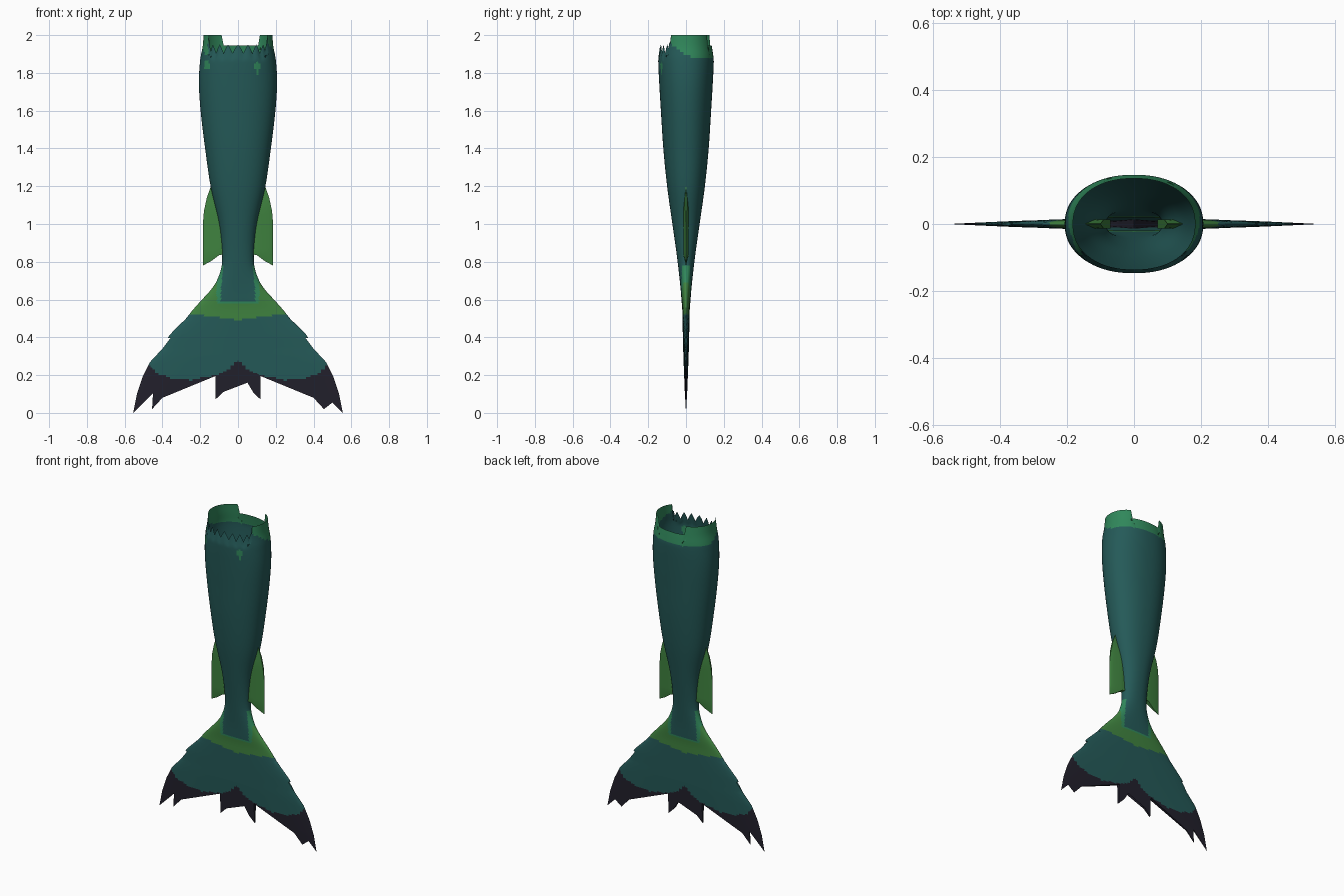
import bpy, bmesh, math

if "Cube" in bpy.data.objects:
    bpy.data.objects.remove(bpy.data.objects["Cube"])


def material(name, rgb):
    m = bpy.data.materials.new(name)
    m.diffuse_color = (*rgb, 1)
    m.use_nodes = True
    m.node_tree.nodes["Principled BSDF"].inputs["Base Color"].default_value = m.diffuse_color
    return m


MATS = [material("deep teal", (0.018, 0.102, 0.098)),
        material("sea green", (0.030, 0.245, 0.105)),
        material("leaf green", (0.050, 0.225, 0.050)),
        material("dark violet", (0.016, 0.0145, 0.025))]
TEAL, GREEN, LEAF, DARK = range(4)
P = 2.2  # roundness of the cross-section

# z, half width, half depth of the tail
PROFILE = [(0.50, 0.275, 0.019), (0.55, 0.235, 0.020), (0.60, 0.19, 0.024),
           (0.65, 0.145, 0.028), (0.70, 0.112, 0.033), (0.78, 0.086, 0.042),
           (0.86, 0.085, 0.052), (1.0, 0.10, 0.072), (1.2, 0.145, 0.10),
           (1.4, 0.174, 0.12), (1.6, 0.198, 0.133), (1.75, 0.207, 0.142),
           (1.87, 0.20, 0.147), (1.94, 0.187, 0.142), (2.0, 0.182, 0.136)]

# right half of the fluke, from the upper outer edge round to the middle notch
FLUKE = [(0.275, 0.5), (0.315, 0.46), (0.36, 0.415), (0.372, 0.397), (0.357, 0.397),
         (0.40, 0.34), (0.465, 0.27), (0.505, 0.19), (0.535, 0.10), (0.555, 0.0),
         (0.50, 0.055), (0.45, 0.105), (0.455, 0.02), (0.40, 0.08), (0.12, 0.195),
         (0.12, 0.07), (0.08, 0.11), (0.05, 0.16), (0.0, 0.28)]
FLUKE_WIDTH = [(z, x) for x, z in reversed(FLUKE[:10]) if x != 0.357]
FLUKE_DEPTH = [(0, 0.001), (0.1, 0.006), (0.3, 0.014), (0.5, 0.019)]
DARK_EDGE = [(0, 0.28), (0.06, 0.225), (0.12, 0.20), (0.25, 0.175),
             (0.34, 0.18), (0.42, 0.205), (0.47, 0.25), (0.56, 0.25)]
FIN = [(0.10, 1.21), (0.143, 1.20), (0.165, 1.14), (0.18, 1.07), (0.186, 1.0),
       (0.186, 0.78), (0.14, 0.805), (0.10, 0.835), (0.07, 0.84)]


def lerp(table, t):
    for (a, u), (b, v) in zip(table, table[1:]):
        if t <= b:
            return u + (v - u) * max(0, t - a) / (b - a)
    return table[-1][1]


def smooth_profile(z, k):
    """Smooth curve through column k of the profile."""
    n = len(PROFILE)
    i = max(j for j in range(n - 1) if PROFILE[j][0] <= z + 1e-9)

    def slope(j):
        a, b = PROFILE[max(j - 1, 0)], PROFILE[min(j + 1, n - 1)]
        return (b[k] - a[k]) / (b[0] - a[0])
    a, b = PROFILE[i], PROFILE[i + 1]
    h = b[0] - a[0]
    t = (z - a[0]) / h
    return ((2*t**3 - 3*t**2 + 1) * a[k] + (t**3 - 2*t*t + t) * h * slope(i)
            + (3*t*t - 2*t**3) * b[k] + (t**3 - t*t) * h * slope(i + 1))


def tail_colour(c):
    x, y, z = abs(c.x), c.y, c.z
    if z < 0.78:
        if z < lerp(DARK_EDGE, x):
            return DARK
        if z > 0.59 and x < 0.09 - 0.1 * max(0, z - 0.65):
            return TEAL
        if z > 0.575 and x < 0.112 or z > 0.69:
            return GREEN
        return LEAF if z > 0.492 + 0.13 * x else TEAL
    # collar band, deepest at the back
    if z > 1.88 + max(0, 0.03 - y) * 0.62:
        return GREEN
    # small spots on the front
    for sx, sz, rx, rz in ((0.10, 1.83, 0.018, 0.028), (-0.165, 1.845, 0.016, 0.02),
                           (-0.168, 1.92, 0.014, 0.025)):
        if y < 0 and ((c.x - sx) / rx) ** 2 + ((z - sz) / rz) ** 2 < 1:
            return GREEN
    return TEAL


def finish(bm, name, rule):
    bmesh.ops.recalc_face_normals(bm, faces=bm.faces[:])
    for f in bm.faces:
        f.material_index = rule(f.calc_center_median())
    mesh = bpy.data.meshes.new(name)
    bm.to_mesh(mesh)
    bm.free()
    for m in MATS:
        mesh.materials.append(m)
    ob = bpy.data.objects.new(name, mesh)
    bpy.context.collection.objects.link(ob)
    bpy.ops.object.select_all(action='DESELECT')
    ob.select_set(True)
    bpy.context.view_layer.objects.active = ob
    bpy.ops.object.shade_smooth_by_angle(angle=math.radians(40))
    return ob


def rim_height(i, x, s):
    """Torn upper rim: high sides, low back, toothed front."""
    if s > 0 and -0.08 < x < 0.11:
        return 1.945
    if s < 0 and abs(x) < 0.15:
        return 1.95 - (0.0, 0.02, 0.045, 0.02)[i % 4]
    return 2.0


def make_tail():
    bm = bmesh.new()
    seg = 96
    zs = [0.5 + 0.01 * i for i in range(30)] + [0.8 + 0.03 * i for i in range(35)]
    zs += [1.85 + 0.015 * i for i in range(11)]
    rows = []
    for z in zs:
        w, d = smooth_profile(z, 1), smooth_profile(z, 2)
        row = []
        for i in range(seg):
            a = 2 * math.pi * i / seg
            c, s = math.cos(a), math.sin(a)
            x = w * math.copysign(abs(c) ** (2 / P), c)
            y = d * math.copysign(abs(s) ** (2 / P), s)
            zz = z
            if z > 1.85:
                zz = 1.85 + (z - 1.85) / 0.15 * (rim_height(i, x, s) - 1.85)
            row.append(bm.verts.new((x, y, zz)))
        rows.append(row)
    for r, q in zip(rows, rows[1:]):
        for i in range(seg):
            j = (i + 1) % seg
            bm.faces.new((r[i], r[j], q[j], q[i]))
    finish(bm, "tail_body", tail_colour)


def make_blade(name, outline, thickness, rule, step_x, step_z, open_top=None):
    """Flat outline cut into a grid, then puffed to a front and a back skin."""
    bm = bmesh.new()
    bm.faces.new([bm.verts.new((x, 0, z)) for x, z in outline])
    bmesh.ops.triangulate(bm, faces=bm.faces[:])
    for axis, step in ((0, step_x), (2, step_z)):
        vals = [p[axis // 2] for p in outline]
        no = (1, 0, 0) if axis == 0 else (0, 0, 1)
        for k in range(math.ceil(min(vals) / step), math.floor(max(vals) / step) + 1):
            co = tuple(k * step * n for n in no)
            bmesh.ops.bisect_plane(bm, geom=bm.verts[:] + bm.edges[:] + bm.faces[:],
                                   dist=1e-5, plane_co=co, plane_no=no)
    border = [e.verts[:] for e in bm.edges if e.is_boundary]
    faces = [f.verts[:] for f in bm.faces]
    front = bm.verts[:]
    back = {}
    for v in front:
        t = max(thickness(v.co.x, v.co.z), 0.0004)
        back[v] = bm.verts.new((v.co.x, t, v.co.z))
        v.co.y = -t
    for f in faces:
        bm.faces.new([back[v] for v in reversed(f)])
    for a, b in border:
        if open_top is None or min(a.co.z, b.co.z) < open_top - 1e-4:
            bm.faces.new((a, b, back[b], back[a]))
    finish(bm, name, rule)


def fluke_thickness(x, z):
    u = min(1, abs(x) / lerp(FLUKE_WIDTH, z))
    return lerp(FLUKE_DEPTH, z) * (1 - u ** P) ** (1 / P)


def fin_thickness(x, z):
    across = max(0, min(1, (0.186 - abs(x)) / 0.08))
    return 0.014 * math.sqrt(across) * max(0.1, min(1, (1.21 - z) / 0.12, (z - 0.76) / 0.08))


make_tail()
mirrored = [(-x, z) for x, z in reversed(FLUKE[:-1])]
make_blade("tail_fluke", FLUKE + mirrored, fluke_thickness, tail_colour, 0.02, 0.01, 0.5)
for side, label in ((1, "right"), (-1, "left")):
    make_blade(label + "_side_fin", [(side * x, z) for x, z in FIN], fin_thickness,
               lambda c: LEAF, 0.015, 0.03)
